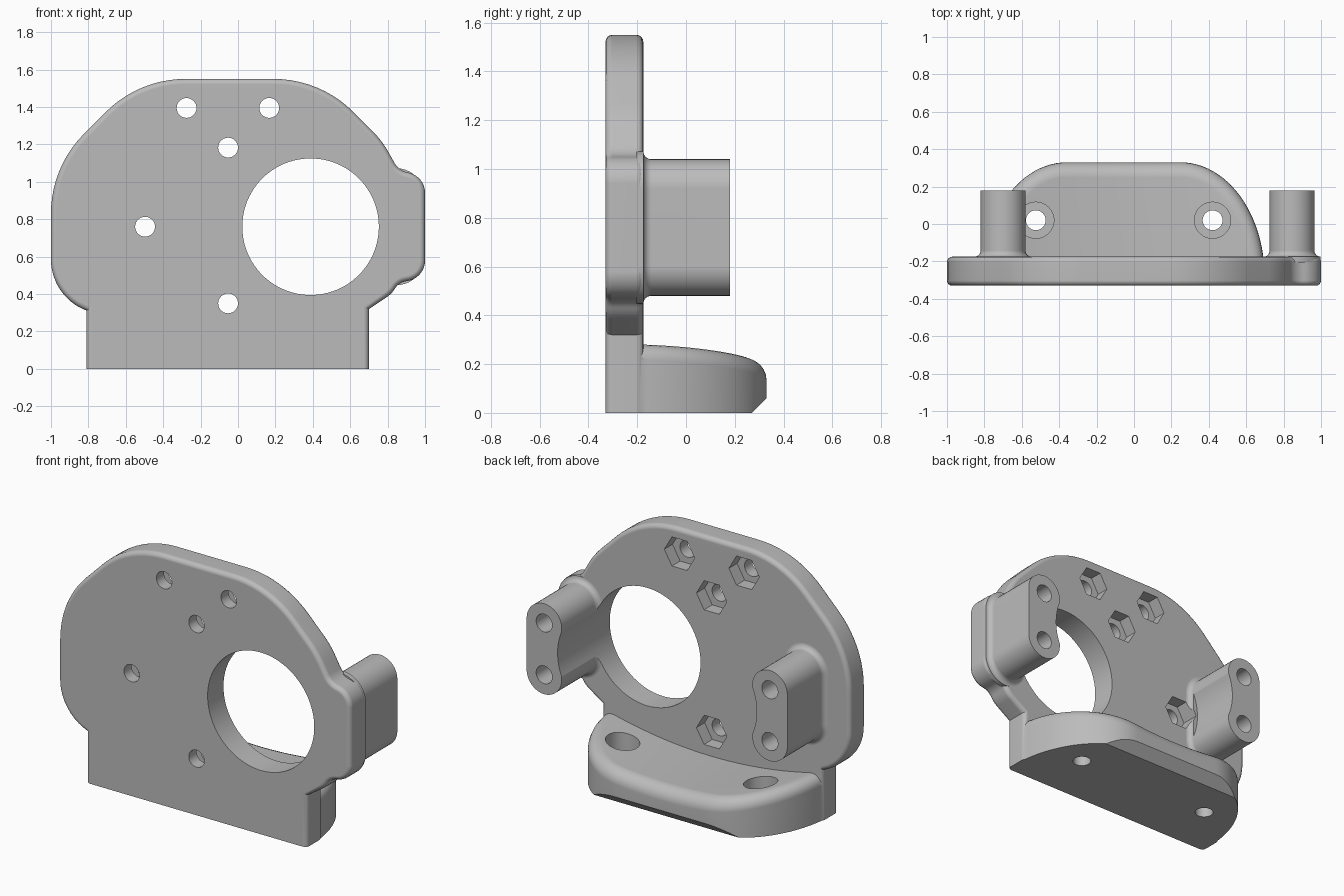
import bpy, bmesh
from math import sin, cos, tan, pi, sqrt
from mathutils import Vector

cube = bpy.data.objects.get("Cube")
if cube:
    bpy.data.objects.remove(cube, do_unlink=True)

GREY = (0.5, 0.5, 0.5, 1)
grey = bpy.data.materials.new("satin grey")
grey.use_nodes = True
grey.diffuse_color = GREY
grey.node_tree.nodes["Principled BSDF"].inputs["Base Color"].default_value = GREY

FRONT, BACK = -0.33, -0.175   # plate faces
LUG_END = 0.18
MID = 0.76                    # height of the large bore
BORE = 0.365
HOLE = 0.053


def loft(rings):
    """Skin a list of equal closed rings and cap both ends."""
    bm = bmesh.new()
    loops = [[bm.verts.new(p) for p in ring] for ring in rings]
    n = len(loops[0])
    for a, b in zip(loops, loops[1:]):
        for i in range(n):
            j = (i + 1) % n
            bm.faces.new((a[i], a[j], b[j], b[i]))
    bm.faces.new(loops[0])
    bm.faces.new(loops[-1][::-1])
    bmesh.ops.recalc_face_normals(bm, faces=bm.faces)
    return bm


def make(name, bm):
    mesh = bpy.data.meshes.new(name)
    bm.to_mesh(mesh)
    bm.free()
    mesh.materials.append(grey)
    obj = bpy.data.objects.new(name, mesh)
    bpy.context.collection.objects.link(obj)
    return obj


def rounded(corners, steps=10):
    """Closed 2D outline with a fillet radius at each corner."""
    out = []
    for i, (x, z, r) in enumerate(corners):
        p = Vector((x, z))
        if r == 0:
            out.append(p)
            continue
        a = (Vector(corners[i - 1][:2]) - p).normalized()
        b = (Vector(corners[(i + 1) % len(corners)][:2]) - p).normalized()
        half = a.angle(b) / 2
        c = p + (a + b).normalized() * (r / sin(half))
        s, e = p + a * (r / tan(half)) - c, p + b * (r / tan(half)) - c
        out += [c + s.lerp(e, k / steps).normalized() * r for k in range(steps + 1)]
    return out


def combine(body, other, operation):
    mod = body.modifiers.new(operation.lower(), 'BOOLEAN')
    mod.operation, mod.object, mod.solver = operation, other, 'EXACT'
    bpy.context.view_layer.objects.active = body
    bpy.ops.object.modifier_apply(modifier=mod.name)
    bpy.data.objects.remove(other, do_unlink=True)


def drill(body, u, v, r, start, end, axis='Y', sides=32):
    """Cut a round or polygonal hole along y (centre x, z) or z (centre x, y)."""
    rings = []
    for w in (start, end):
        pts = [(u + r * cos(2 * pi * k / sides), v + r * sin(2 * pi * k / sides))
               for k in range(sides)]
        rings.append([(a, w, b) if axis == 'Y' else (a, b, w) for a, b in pts])
    combine(body, make("cutter", loft(rings)), 'DIFFERENCE')


# Upright plate with rounded rims
outline = rounded([
    (-0.81, 0, 0), (0.70, 0, 0), (0.70, 0.32, 0), (0.82, 0.40, 0.15),
    (0.86, 0.46, 0.08), (1.0, 0.49, 0.11), (1.0, 1.03, 0.11), (0.86, 1.06, 0.1),
    (0.77, 1.22, 0.5), (0.44, 1.55, 0.6), (-0.53, 1.55, 0.6), (-1.0, 1.08, 0.6),
    (-1.0, 0.386, 0.29), (-0.81, 0.312, 0)])
bm = loft([[(p.x, y, p.y) for p in outline] for y in (FRONT, BACK)])
rim = [e for e in bm.edges
       if abs(e.verts[0].co.y - e.verts[1].co.y) < 1e-5
       and max(v.co.z for v in e.verts) > 0.01]
bmesh.ops.bevel(bm, geom=rim, offset=0.028, segments=4, profile=0.5,
                affect='EDGES', clamp_overlap=False)
bracket = make("mounting_bracket", bm)


# Foot: elliptical shoulders, saddle-shaped top, rounded upper rim
def foot_top(x):
    return 0.20 + 0.10 * ((x + 0.055) / 0.755) ** 2


RX, RY, Y0, R = 0.45, 0.61, -0.28, 0.08
columns = []
quarter = [k * pi / 48 for k in range(25)]
path = [(0.248 + RX * cos(t), t) for t in quarter]
path += [(0.248 - 0.606 * k / 12, pi / 2) for k in range(1, 12)]
path += [(-0.358 + RX * cos(pi - t), pi - t) for t in reversed(quarter)]
for x, t in path:
    y = Y0 + RY * sin(t)
    n = Vector((cos(t) / RX, sin(t) / RY)).normalized()
    ring = [(x, Y0 - 0.02, 0), (x, y, 0)]
    for k in range(7):
        a = k * pi / 12
        d = R * (1 - cos(a))
        px, py = x - n.x * d, y - n.y * d
        ring.append((px, py, foot_top(px) - R * (1 - sin(a))))
    ring.append((px, Y0 - 0.02, foot_top(px)))
    columns.append(ring)
bm = loft(columns)
# Flat chamfer under the back edge
cut = bmesh.ops.bisect_plane(bm, geom=bm.verts[:] + bm.edges[:] + bm.faces[:],
                             plane_co=(0, 0.27, 0), plane_no=(0, 1, -1),
                             clear_outer=True)
bmesh.ops.holes_fill(bm, edges=[e for e in bm.edges if e.is_boundary], sides=0)
bmesh.ops.recalc_face_normals(bm, faces=bm.faces)
combine(bracket, make("foot", bm), 'UNION')


# Twin-hole lugs, flared where they meet the plate
def lug_ring(cx, y, r):
    ring = []
    for start, z in ((0, MID + 0.16), (pi, MID - 0.16)):
        ring += [(cx + r * cos(start + k * pi / 20), y, z + r * sin(start + k * pi / 20))
                 for k in range(21)]
    return ring


LUGS = (-0.70, 0.845)
FLARE = 0.033
for cx in LUGS:
    rings = [lug_ring(cx, BACK - 0.03, 0.12 + FLARE)]
    for k in range(7):
        a = k * pi / 12
        rings.append(lug_ring(cx, BACK + FLARE * (1 - cos(a)), 0.12 + FLARE * (1 - sin(a))))
    rings.append(lug_ring(cx, LUG_END, 0.12))
    lug = make("lug", loft(rings))
    if cx < 0:
        drill(lug, cx + 0.455, MID, BORE, BACK + FLARE, 0.3, sides=96)
    combine(bracket, lug, 'UNION')

# Large bore, which also hollows the inner side of the nearer lug
drill(bracket, 0.388, MID, BORE, -0.5, 0.4, sides=96)

# Blind holes in the lugs
for cx in LUGS:
    for z in (MID - 0.16, MID + 0.16):
        drill(bracket, cx, z, 0.055, -0.12, 0.3)

# Bolt holes with hexagonal nut pockets behind
for x, z in ((-0.275, 1.395), (0.167, 1.395), (-0.053, 1.183),
             (-0.497, MID), (-0.053, 0.35)):
    drill(bracket, x, z, 0.104, BACK - 0.08, -0.02, sides=6)
    drill(bracket, x, z, HOLE, -0.5, 0)

# Counterbored screw holes in the foot
for x in (-0.525, 0.42):
    drill(bracket, x, 0.02, 0.097, 0.08, 0.5, axis='Z')
    drill(bracket, x, 0.02, HOLE, -0.2, 0.3, axis='Z')

# Smooth curved surfaces, keeping flat faces flat
bpy.ops.object.select_all(action='DESELECT')
bracket.select_set(True)
bpy.context.view_layer.objects.active = bracket
bpy.ops.object.shade_smooth_by_angle(angle=pi / 6)
weighted = bracket.modifiers.new("weighted normals", 'WEIGHTED_NORMAL')
weighted.keep_sharp = True
